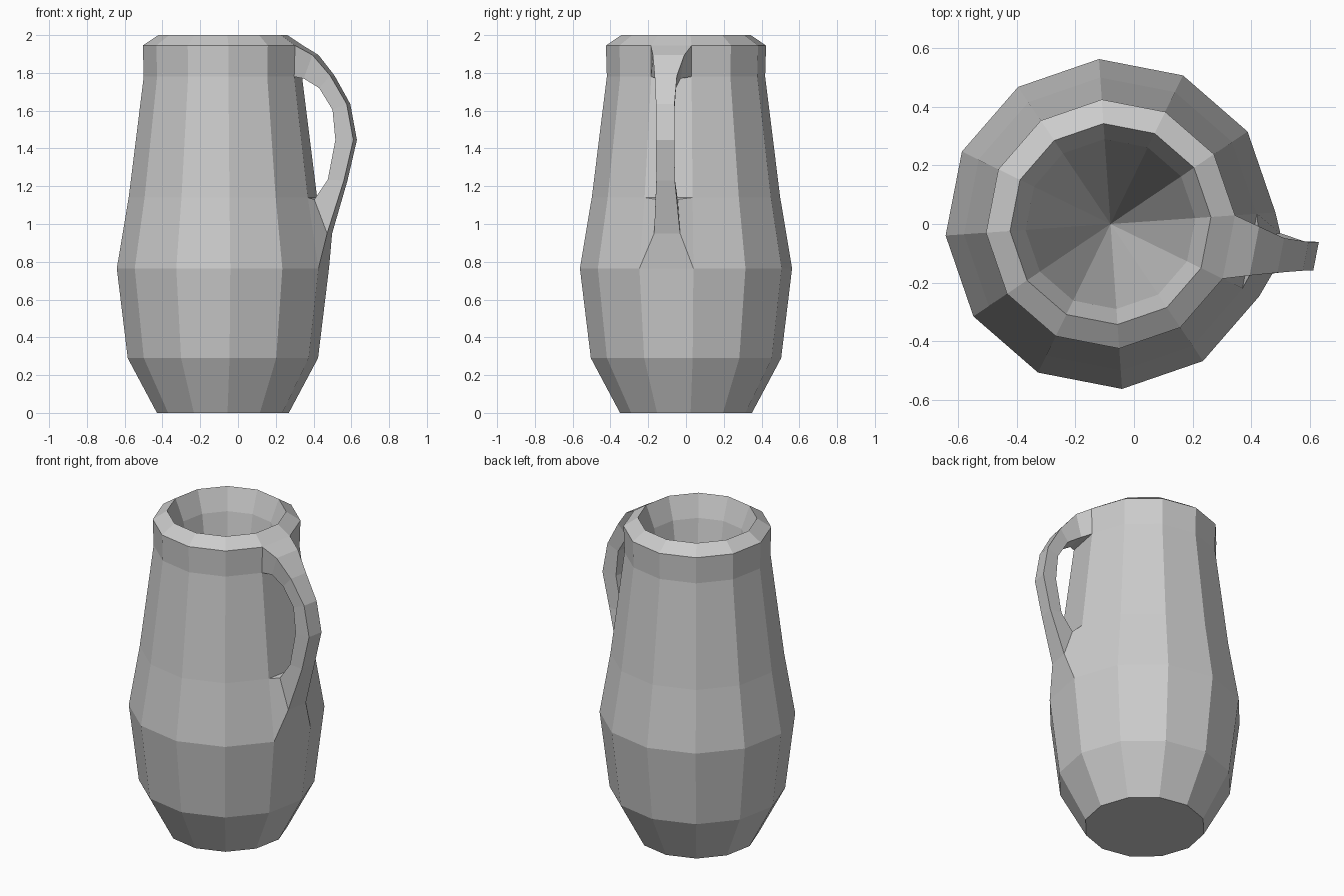
import bpy
import bmesh
from math import cos, sin, radians
from mathutils import Vector

cube = bpy.data.objects.get("Cube")
if cube:
    bpy.data.objects.remove(cube)

SIDES = 12
AXIS_X = -0.08
START = 4          # degrees, turns the facets slightly off the x axis

clay = bpy.data.materials.new("clay grey")
clay.use_nodes = True
clay.diffuse_color = (0.6, 0.6, 0.6, 1)
clay.node_tree.nodes["Principled BSDF"].inputs["Base Color"].default_value = clay.diffuse_color

bm = bmesh.new()


def ring(radius, z):
    angles = [radians(START + i * 360 / SIDES) for i in range(SIDES)]
    return [bm.verts.new((AXIS_X + radius * cos(a), radius * sin(a), z)) for a in angles]


def bridge(lower, upper, skip=None):
    n = len(lower)
    for i in range(n):
        j = (i + 1) % n
        if i != skip:
            bm.faces.new((lower[i], lower[j], upper[j], upper[i]))


# Body: radius and height, from the foot over the rim and into the mouth
profile = [(0.35, 0), (0.505, 0.29), (0.563, 0.765), (0.5, 1.14), (0.42, 1.78),
           (0.425, 1.945), (0.343, 2), (0.29, 1.865)]
rings = [ring(r, z) for r, z in profile]
LAST = SIDES - 1                 # facet column that carries the handle
BELLY, SHOULDER, NECK, LIP = 2, 3, 4, 5
for k in range(len(rings) - 1):
    holds_handle = k in (BELLY, NECK)
    bridge(rings[k], rings[k + 1], LAST if holds_handle else None)
bm.faces.new(rings[0][::-1])

# Hollow inside, tapering to a point
tip = bm.verts.new((AXIS_X, 0, 0.25))
for i in range(SIDES):
    bm.faces.new((rings[-1][i], rings[-1][(i + 1) % SIDES], tip))


# Handle: four-cornered sections swept from the belly up to the neck
def socket(outer, inner):
    return [rings[outer][0], rings[outer][LAST], rings[inner][LAST], rings[inner][0]]


def section(outer, inner, y, outer_width, inner_width):
    across = Vector((sin(radians(11)), cos(radians(11)), 0))
    corners = []
    for (x, z), width, sides in ((outer, outer_width, (1, -1)), (inner, inner_width, (-1, 1))):
        for side in sides:
            corners.append(bm.verts.new(Vector((x, y, z)) + across * side * width / 2))
    return corners


loops = [
    socket(BELLY, SHOULDER),
    section((0.485, 0.95), (0.415, 1.13), -0.10, 0.14, 0.115),
    section((0.57, 1.23), (0.485, 1.235), -0.108, 0.10, 0.10),
    section((0.62, 1.445), (0.525, 1.445), -0.11, 0.10, 0.10),
    section((0.585, 1.635), (0.51, 1.605), -0.11, 0.10, 0.10),
    section((0.50, 1.785), (0.44, 1.72), -0.107, 0.12, 0.11),
    section((0.41, 1.895), (0.36, 1.77), -0.092, 0.17, 0.13),
    socket(LIP, NECK),
]
for a, b in zip(loops, loops[1:]):
    bridge(a, b)

bmesh.ops.recalc_face_normals(bm, faces=bm.faces[:])
mesh = bpy.data.meshes.new("jug")
bm.to_mesh(mesh)
bm.free()
mesh.materials.append(clay)
jug = bpy.data.objects.new("jug", mesh)
bpy.context.collection.objects.link(jug)
